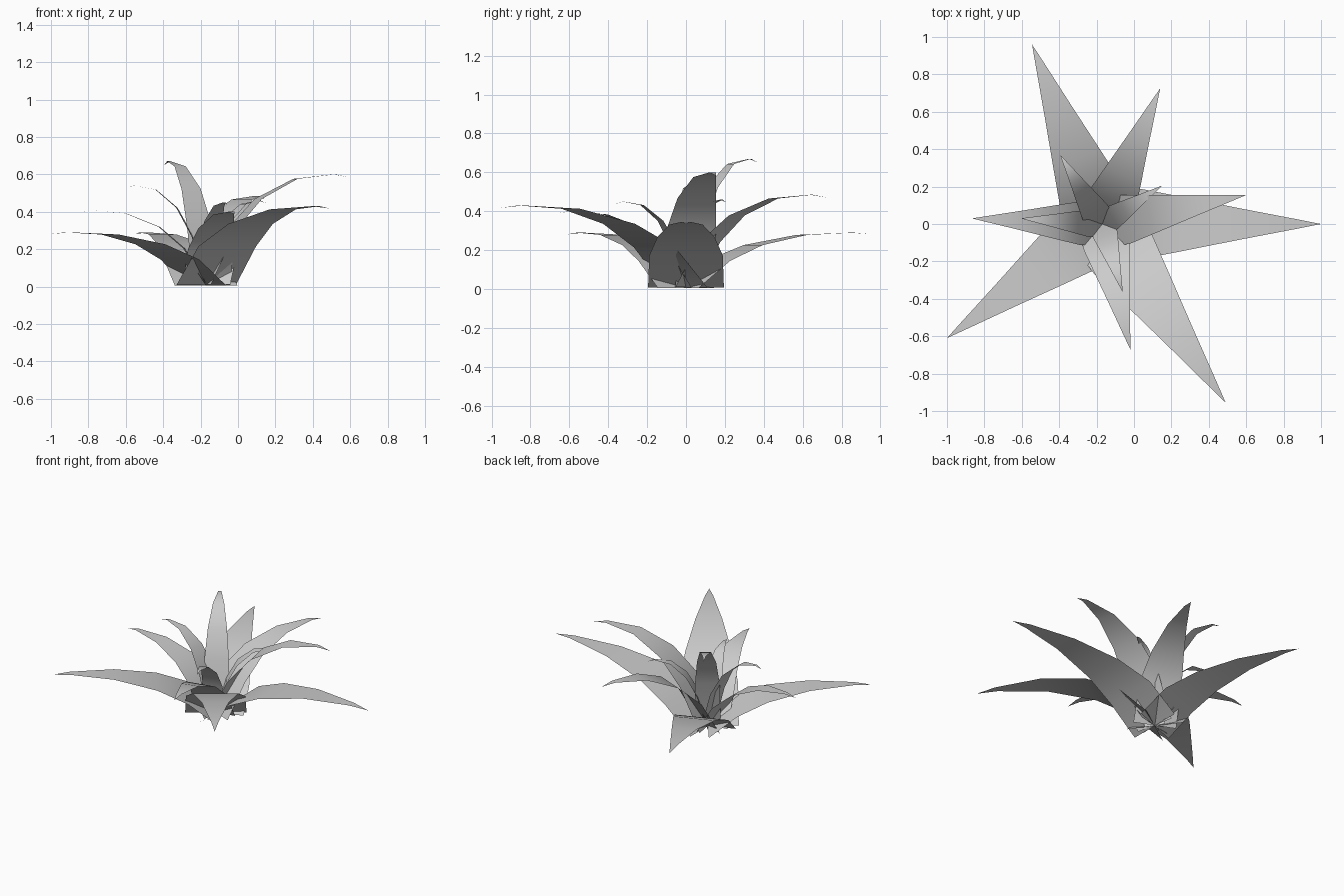
import bpy
from math import hypot

if "Cube" in bpy.data.objects:
    bpy.data.objects.remove(bpy.data.objects["Cube"])

CENTRE = (-0.17, 0.0)
# shared arching profile: fraction of reach, fraction of height, fraction of half width
PROFILE = [(0, .02, 1), (.17, .5, .97), (.36, .78, .75),
           (.62, .96, .44), (.89, 1, .13), (1, .97, 0)]

# tip x, tip y, peak height, half width at the base
LEAVES = {
    "outer_leaf": [(1.0, 0.0, .345, .195), (.49, -.955, .43, .193),
                   (-1.0, -.61, .29, .18), (-.545, .96, .29, .18)],
    "middle_leaf": [(.60, .155, .60, .135), (.14, .725, .485, .14),
                    (-.865, .03, .408, .12), (-.02, -.67, .40, .13)],
    "inner_leaf": [(-.395, .37, .67, .08), (-.605, .03, .54, .075),
                   (-.06, -.365, .45, .068), (.15, .205, .46, .068)],
}


def make_leaf(name, tx, ty, height, half):
    """Flat pointed strip bent along the shared profile."""
    dx, dy = tx - CENTRE[0], ty - CENTRE[1]
    reach = hypot(dx, dy)
    px, py = -dy / reach, dx / reach
    verts, faces = [], []
    for f, h, w in PROFILE[:-1]:
        for s in (-1, 1):
            verts.append((CENTRE[0] + dx * f + px * s * half * w,
                          CENTRE[1] + dy * f + py * s * half * w, height * h))
    verts.append((tx, ty, height * PROFILE[-1][1]))
    n = len(PROFILE) - 2
    for i in range(n):
        a = 2 * i
        faces.append((a, a + 2, a + 3, a + 1))
    faces.append((2 * n, 2 * n + 2, 2 * n + 1))
    mesh = bpy.data.meshes.new(name)
    mesh.from_pydata(verts, [], faces)
    mesh.shade_smooth()
    obj = bpy.data.objects.new(name, mesh)
    bpy.context.collection.objects.link(obj)


# three whorls of leaves
for whorl, leaves in LEAVES.items():
    for i, leaf in enumerate(leaves, 1):
        make_leaf(f"{whorl}_{i}", *leaf)
